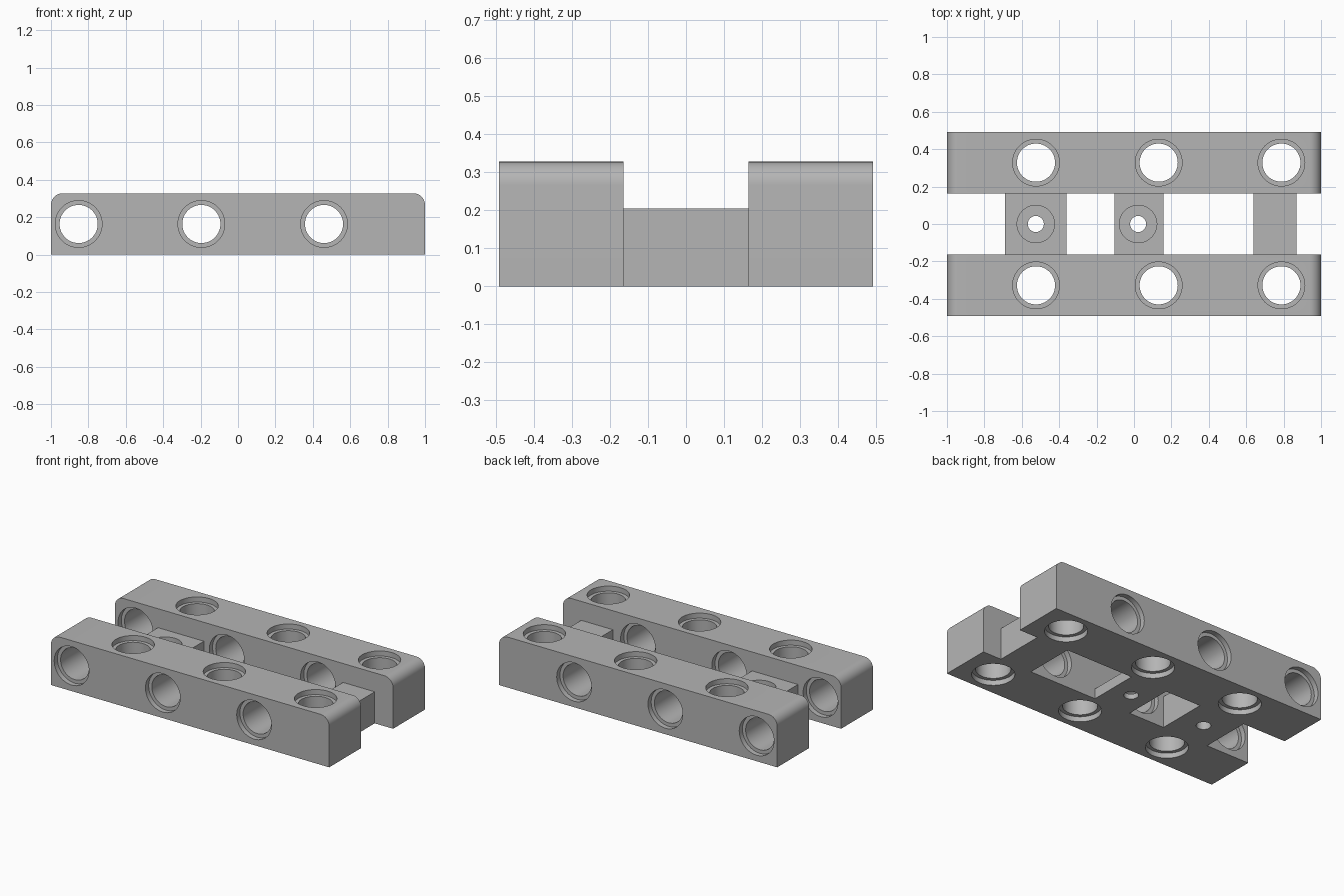
import bpy, bmesh, math
from mathutils import Matrix, Vector

cube = bpy.data.objects.get("Cube")
if cube:
    bpy.data.objects.remove(cube, do_unlink=True)

UNIT = 0.328          # beam width and hole pitch
HALF = UNIT / 2
PLATE = 0.066         # thickness of the thin crossbar
BAR_TOP = 0.205       # height of the tall crossbars
RIM_DEPTH = 0.033

grey = bpy.data.materials.new("plain_grey")
grey.use_nodes = True
colour = (0.46, 0.46, 0.46, 1)
grey.diffuse_color = colour
grey.node_tree.nodes["Principled BSDF"].inputs["Base Color"].default_value = colour


def make_object(name, bm):
    bmesh.ops.recalc_face_normals(bm, faces=bm.faces)
    mesh = bpy.data.meshes.new(name)
    bm.to_mesh(mesh)
    bm.free()
    mesh.materials.append(grey)
    obj = bpy.data.objects.new(name, mesh)
    bpy.context.collection.objects.link(obj)
    return obj


def add_spool(bm, profile, matrix, sides=48):
    """Closed turned solid from (radius, height) pairs."""
    rings = []
    for r, h in profile:
        rings.append([bm.verts.new(matrix @ Vector((
            r * math.cos(math.tau * i / sides), r * math.sin(math.tau * i / sides), h)))
            for i in range(sides)])
    for a, b in zip(rings, rings[1:]):
        for i in range(sides):
            j = (i + 1) % sides
            bm.faces.new((a[i], a[j], b[j], b[i]))
    bm.faces.new(rings[0][::-1])
    bm.faces.new(rings[-1])


def cut(obj, cutter_bm):
    cutter = make_object("hole_cutter", cutter_bm)
    cutter.hide_render = True
    mod = obj.modifiers.new("holes", 'BOOLEAN')
    mod.operation = 'DIFFERENCE'
    mod.solver = 'EXACT'
    mod.object = cutter
    bpy.context.view_layer.objects.active = obj
    bpy.ops.object.modifier_apply(modifier=mod.name)
    bpy.data.objects.remove(cutter, do_unlink=True)


def smooth(obj):
    bpy.ops.object.select_all(action='DESELECT')
    obj.select_set(True)
    bpy.context.view_layer.objects.active = obj
    bpy.ops.object.shade_smooth_by_angle(angle=math.radians(30))


def box(x0, x1, y0, y1, z0, z1):
    bm = bmesh.new()
    bmesh.ops.create_cube(bm, size=1)
    bmesh.ops.scale(bm, verts=bm.verts, vec=(x1 - x0, y1 - y0, z1 - z0))
    bmesh.ops.translate(bm, verts=bm.verts,
                        vec=((x0 + x1) / 2, (y0 + y1) / 2, (z0 + z1) / 2))
    return bm


# Through hole with a wider rim at both ends
step = HALF - RIM_DEPTH
rim_hole = [(0.125, -HALF - 0.05), (0.125, -step), (0.102, -step),
            (0.102, step), (0.125, step), (0.125, HALF + 0.05)]

# Two beams with rounded top ends and alternating holes
for name, side in (("front_beam", -1), ("back_beam", 1)):
    yc = side * UNIT
    bm = box(-1, 1, yc - HALF, yc + HALF, 0, UNIT)
    ends = [e for e in bm.edges
            if all(v.co.z > HALF for v in e.verts)
            and abs(e.verts[0].co.x - e.verts[1].co.x) < 0.01]
    bmesh.ops.bevel(bm, geom=ends, offset=0.062, segments=10, profile=0.5, affect='EDGES')
    beam = make_object(name, bm)
    holes = bmesh.new()
    turn = Matrix.Rotation(math.pi / 2, 4, 'X')
    for k in (-1, 0, 1):
        add_spool(holes, rim_hole, Matrix.Translation((0.132 + k * 2 * UNIT, yc, HALF)))
        add_spool(holes, rim_hole, Matrix.Translation((-0.196 + k * 2 * UNIT, yc, HALF)) @ turn)
    cut(beam, holes)
    smooth(beam)

# Crossbars: name, left and right edge, height, hole centre, recess floor
bars = [("tall_crossbar", -0.69, -0.36, BAR_TOP, -0.525, PLATE),
        ("thin_crossbar", -0.105, 0.157, PLATE, 0.022, PLATE / 2),
        ("plain_crossbar", 0.64, 0.868, BAR_TOP, None, 0)]
for name, x0, x1, top, hole_x, floor in bars:
    bar = make_object(name, box(x0, x1, -HALF, HALF, 0, top))
    if hole_x is not None:
        hole = bmesh.new()
        add_spool(hole, [(0.043, -0.05), (0.043, floor), (0.1, floor), (0.1, top + 0.05)],
                  Matrix.Translation((hole_x, 0, 0)))
        cut(bar, hole)
        smooth(bar)
